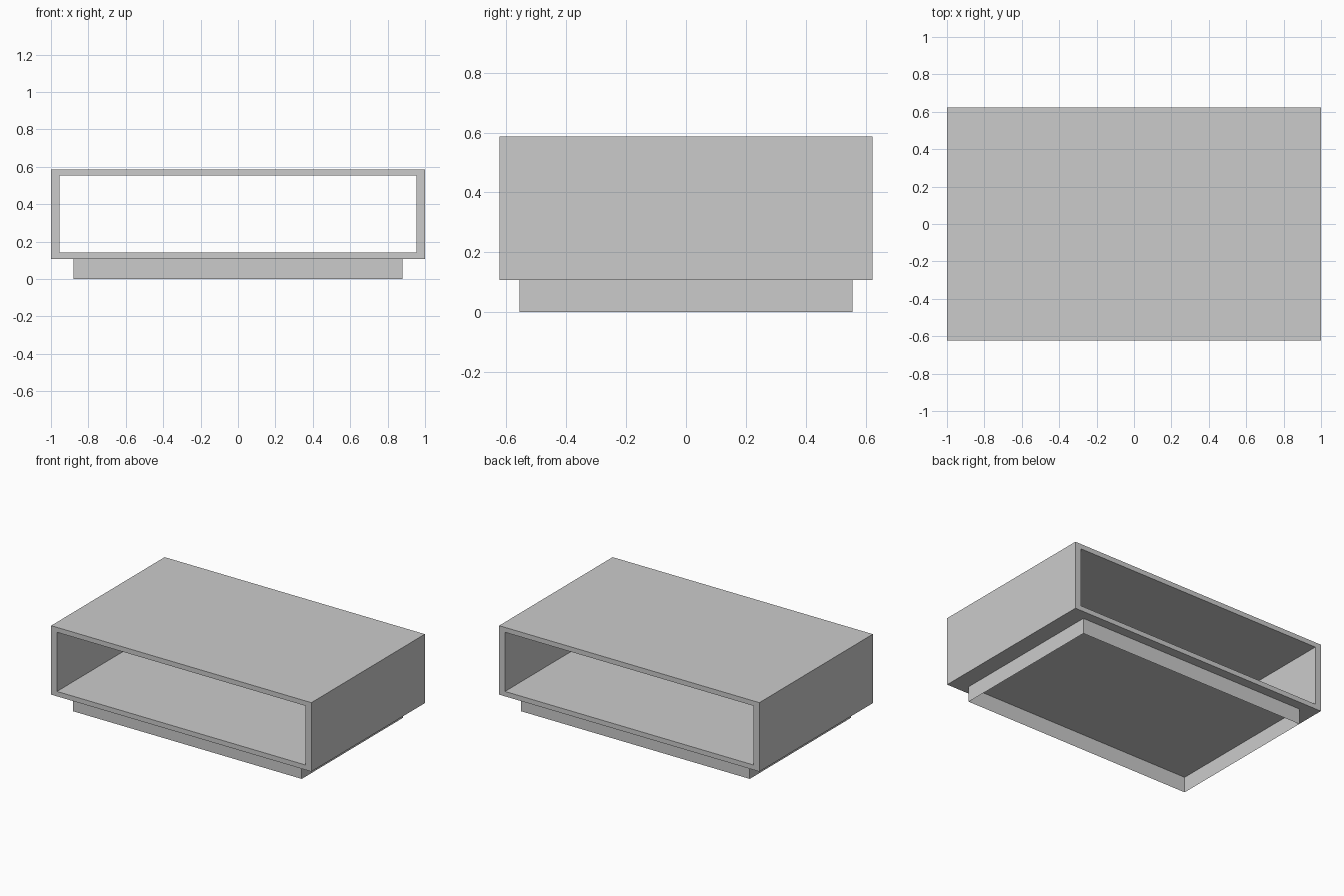
import bpy, bmesh

if "Cube" in bpy.data.objects:
    bpy.data.objects.remove(bpy.data.objects["Cube"])


def rect(bm, hx, hv, place):
    """Four corners of a rectangle, positioned by the place function."""
    corners = [(-1, -1), (1, -1), (1, 1), (-1, 1)]
    return [bm.verts.new(place(sx * hx, sy * hv)) for sx, sy in corners]


def bridge(bm, a, b):
    """Join two four-sided loops with quads."""
    for i in range(4):
        j = (i + 1) % 4
        bm.faces.new((a[i], a[j], b[j], b[i]))


def finish(bm, name):
    bmesh.ops.recalc_face_normals(bm, faces=bm.faces[:])
    mesh = bpy.data.meshes.new(name)
    bm.to_mesh(mesh)
    bm.free()
    bpy.context.collection.objects.link(bpy.data.objects.new(name, mesh))


# Open-ended rectangular shell
depth, mid_z, half_h = 0.623, 0.3475, 0.2395
bm = bmesh.new()
loops = [rect(bm, hx, hz, lambda x, z, y=y: (x, y, mid_z + z))
         for hx, hz, y in ((1.0, half_h, -depth), (1.0, half_h, depth),
                           (0.955, half_h - 0.034, depth), (0.955, half_h - 0.034, -depth))]
for k in range(4):
    bridge(bm, loops[k], loops[(k + 1) % 4])
finish(bm, "table_shell")

# Thin-walled recessed plinth, open underneath
bm = bmesh.new()
low, high = [rect(bm, 0.88, 0.557, lambda x, y, z=z: (x, y, z))
             for z in (0.0, mid_z - half_h)]
bridge(bm, low, high)
finish(bm, "plinth")
